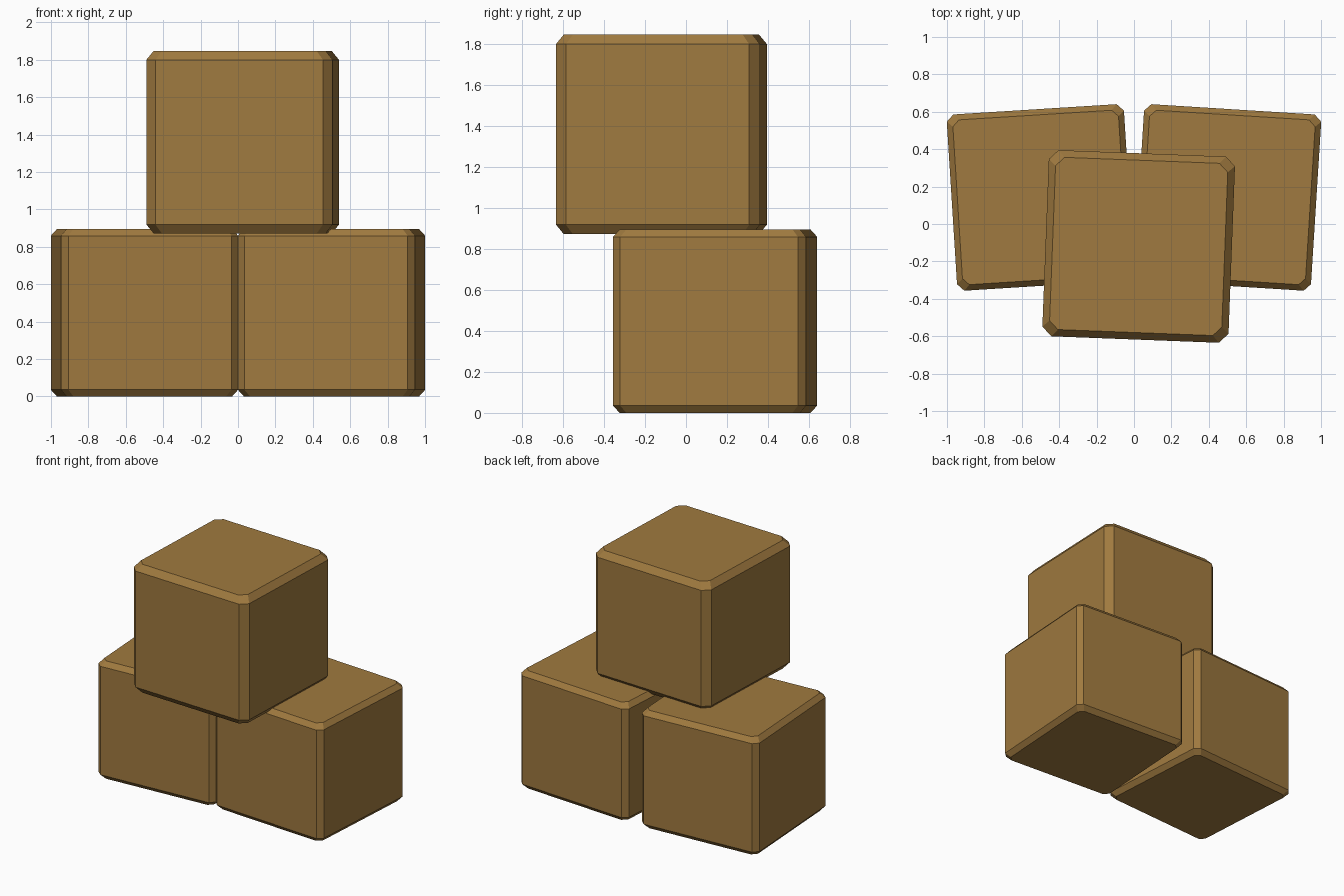
import bpy, bmesh
from math import radians

cube = bpy.data.objects.get("Cube")
if cube:
    bpy.data.objects.remove(cube, do_unlink=True)

# Single cardboard brown colour
brown = bpy.data.materials.new("cardboard_brown")
brown.use_nodes = True
colour = (0.35, 0.194, 0.05, 1)
brown.diffuse_color = colour
bsdf = next(n for n in brown.node_tree.nodes if n.type == 'BSDF_PRINCIPLED')
bsdf.inputs["Base Color"].default_value = colour
bsdf.inputs["Roughness"].default_value = 0.8


def chamfered_box(name, size, centre, bottom, cut, rim, taper, turn):
    """Box with cut vertical corners, tapering in at the top and bottom rims."""
    w, d, h = size[0] / 2, size[1] / 2, size[2]
    outline = [(w, cut - d), (w, d - cut), (w - cut, d), (cut - w, d),
               (-w, d - cut), (-w, cut - d), (cut - w, -d), (w - cut, -d)]
    levels = [(0, taper), (rim, 1), (h - rim, 1), (h, taper)]
    bm = bmesh.new()
    rings = [[bm.verts.new((x * s, y * s, z)) for x, y in outline]
             for z, s in levels]
    for low, high in zip(rings, rings[1:]):
        for i in range(8):
            j = (i + 1) % 8
            bm.faces.new((low[i], low[j], high[j], high[i]))
    bm.faces.new(rings[0][::-1])
    bm.faces.new(rings[-1])
    mesh = bpy.data.meshes.new(name)
    bm.to_mesh(mesh)
    bm.free()
    mesh.materials.append(brown)
    box = bpy.data.objects.new(name, mesh)
    box.location = (*centre, bottom)
    box.rotation_euler.z = radians(turn)
    bpy.context.collection.objects.link(box)


# Two lower boxes, mirrored about the middle
for name, side in (("lower_box_left", 1), ("lower_box_right", -1)):
    chamfered_box(name, (0.949, 0.944, 0.895), (0.5 * side, 0.142), 0,
                  cut=0.037, rim=0.036, taper=0.935, turn=-3.6 * side)

# Larger box resting on top
chamfered_box("upper_box", (0.996, 0.996, 0.975), (0.025, -0.12), 0.872,
              cut=0.05, rim=0.047, taper=0.925, turn=-2.2)
